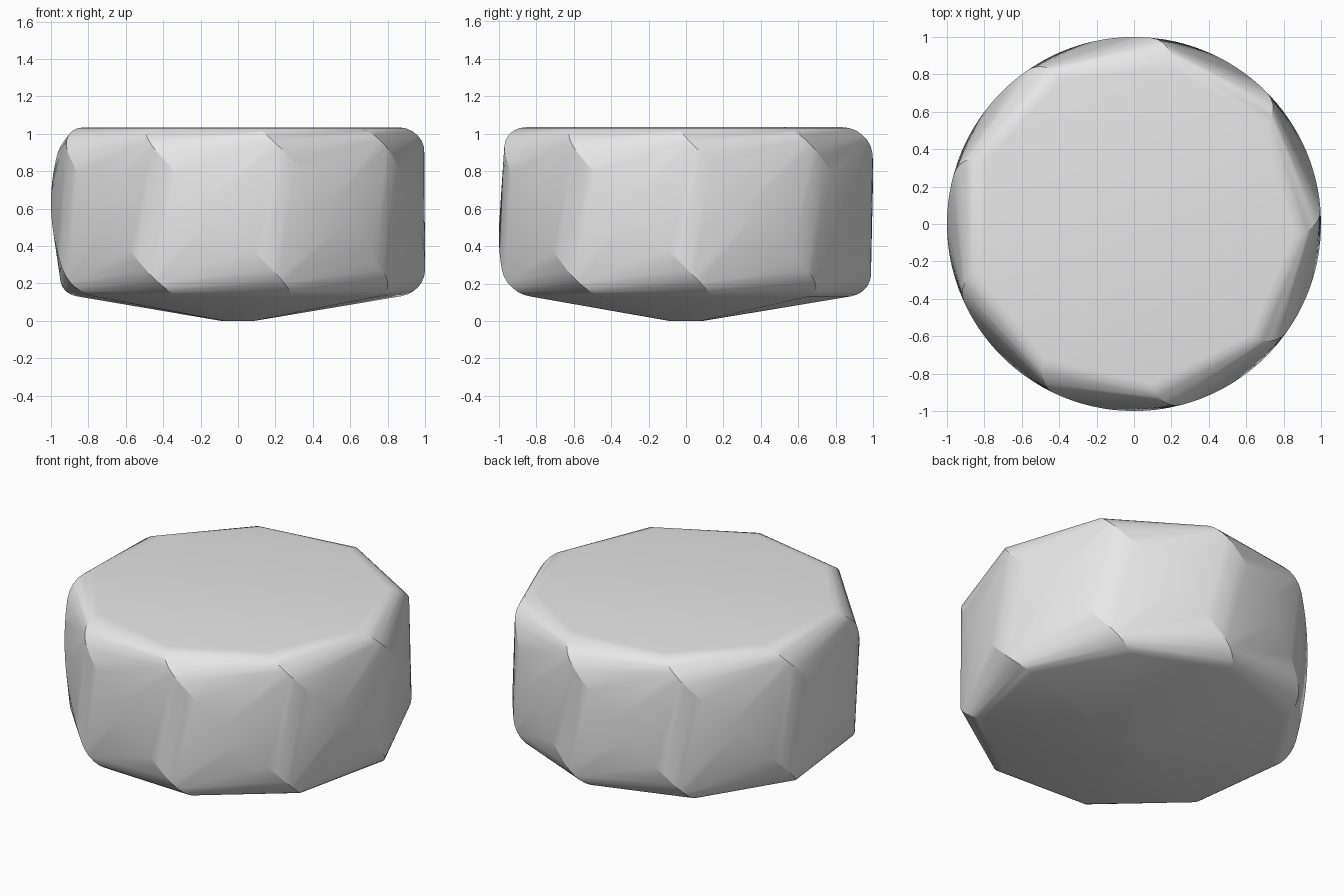
import bpy, bmesh
from math import cos, sin, pi, radians

cube = bpy.data.objects.get("Cube")
if cube:
    bpy.data.objects.remove(cube)

SIDES = 9
CORNER = 0.14          # rounding radius of the rims
TOP, BASE = 1.035, 0.13


def material(name, grey):
    mat = bpy.data.materials.new(name)
    mat.use_nodes = True
    colour = (grey, grey, grey, 1)
    mat.diffuse_color = colour
    mat.node_tree.nodes["Principled BSDF"].inputs["Base Color"].default_value = colour
    return mat


def arc(z, start, end, steps=6):
    """Rounded rim as (radius, height) points."""
    angles = [radians(start + (end - start) * i / steps) for i in range(steps + 1)]
    return [(1 - CORNER + CORNER * cos(a), z + CORNER * sin(a)) for a in angles]


# Profile: rounded top rim, straight side, rounded lower rim, small tip
upper, lower = TOP - CORNER, BASE + CORNER
side = [(1, upper + (lower - upper) * i / 12) for i in range(1, 12)]
profile = arc(upper, 90, 0) + side + arc(lower, 0, -81) + [(0.09, 0)]

# Twisted nine-sided body, wrapped in its convex hull
bm = bmesh.new()
for radius, z in profile:
    twist = 0.98 - z   # one radian per unit of height
    for i in range(SIDES):
        a = 2 * pi * i / SIDES + twist
        bm.verts.new((radius * cos(a), radius * sin(a), z))
hull = bmesh.ops.convex_hull(bm, input=bm.verts)
inside = {v for v in hull["geom_interior"] + hull["geom_unused"]
          if isinstance(v, bmesh.types.BMVert)}
bmesh.ops.delete(bm, geom=list(inside), context='VERTS')
bmesh.ops.dissolve_limit(bm, angle_limit=radians(0.2), verts=bm.verts, edges=bm.edges)
bmesh.ops.recalc_face_normals(bm, faces=bm.faces)

mesh = bpy.data.meshes.new("twisted_body")
bm.to_mesh(mesh)
bm.free()
mesh.materials.append(material("light grey", 0.8))
body = bpy.data.objects.new("twisted_body", mesh)
bpy.context.collection.objects.link(body)

bpy.context.view_layer.objects.active = body
body.select_set(True)
bpy.ops.object.shade_smooth_by_angle(angle=radians(20))
